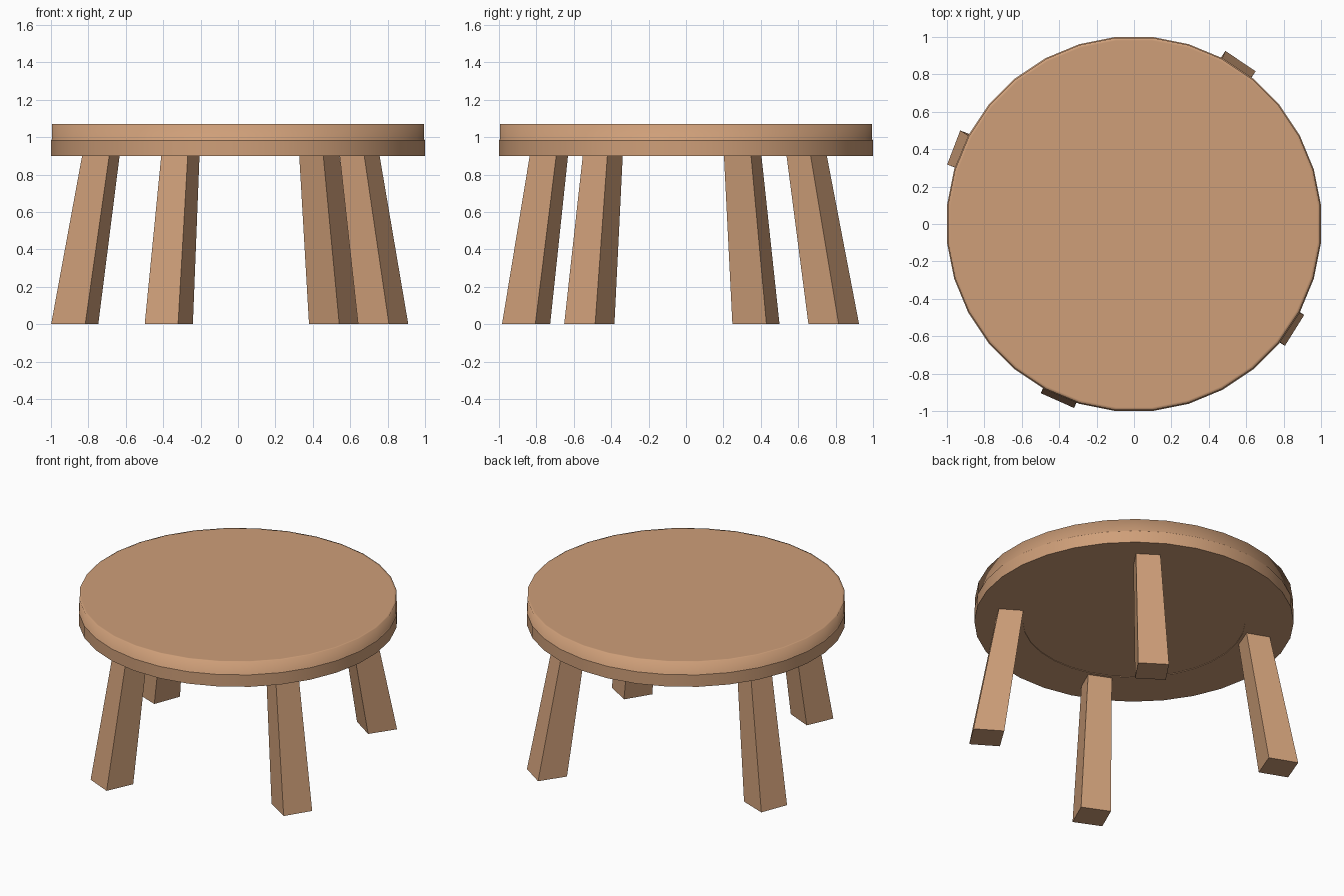
import bpy, bmesh, math
from mathutils import Vector

if "Cube" in bpy.data.objects:
    bpy.data.objects.remove(bpy.data.objects["Cube"])

wood = bpy.data.materials.new("light_wood")
wood.diffuse_color = (0.62, 0.345, 0.19, 1)
wood.use_nodes = True
wood.node_tree.nodes["Principled BSDF"].inputs["Base Color"].default_value = wood.diffuse_color


def make_object(name, bm):
    bmesh.ops.recalc_face_normals(bm, faces=bm.faces)
    mesh = bpy.data.meshes.new(name)
    bm.to_mesh(mesh)
    bm.free()
    mesh.materials.append(wood)
    obj = bpy.data.objects.new(name, mesh)
    bpy.context.collection.objects.link(obj)
    return obj


def skin(bm, rings):
    """Join successive vertex rings with quads and cap both ends."""
    n = len(rings[0])
    for a, b in zip(rings, rings[1:]):
        for i in range(n):
            j = (i + 1) % n
            bm.faces.new((a[i], a[j], b[j], b[i]))
    bm.faces.new(rings[0][::-1])
    bm.faces.new(rings[-1])


# Round top: 32-sided profile with a shallow underside panel and a fine ledge
SIDES = 32
profile = [(0.70, 0.904), (0.70, 0.90), (1.005, 0.90), (1.005, 0.983),
           (1.0, 0.987), (1.0, 1.07), (0.985, 1.07)]
bm = bmesh.new()
rings = []
for r, z in profile:
    ring = []
    for i in range(SIDES):
        a = math.tau * (i + 0.5) / SIDES
        ring.append(bm.verts.new((r * math.cos(a), r * math.sin(a), z)))
    rings.append(ring)
skin(bm, rings)
for f in bm.faces:
    f.smooth = True
# Crisp edges on the underside and the ledge, soft upper rim
for k in (0, 1, 2, 3):
    for i in range(SIDES):
        e = bm.edges.get((rings[k][i], rings[k][(i + 1) % SIDES]))
        e.smooth = False
make_object("table_top", bm)


# Splayed, tapered square legs: foot centre, upper centre (z = 0.9), facing angle
def leg(name, foot, head, angle):
    bm = bmesh.new()
    c, s = math.cos(math.radians(angle)), math.sin(math.radians(angle))
    rings = []
    for (x, y), z, w in ((foot, 0.0, 0.195), (head, 0.902, 0.155)):
        ring = []
        for u, v in ((-1, -1), (1, -1), (1, 1), (-1, 1)):
            p = Vector((u * c - v * s, u * s + v * c, 0)) * (w / 2)
            ring.append(bm.verts.new(p + Vector((x, y, z))))
        rings.append(ring)
    skin(bm, rings)
    make_object(name, bm)


leg("back_right_leg", (0.515, 0.79), (0.435, 0.645), 56)
leg("front_right_leg", (0.776, -0.517), (0.65, -0.445), -32)
leg("front_left_leg", (-0.37, -0.855), (-0.308, -0.733), 246)
leg("back_left_leg", (-0.873, 0.374), (-0.733, 0.303), 159)
